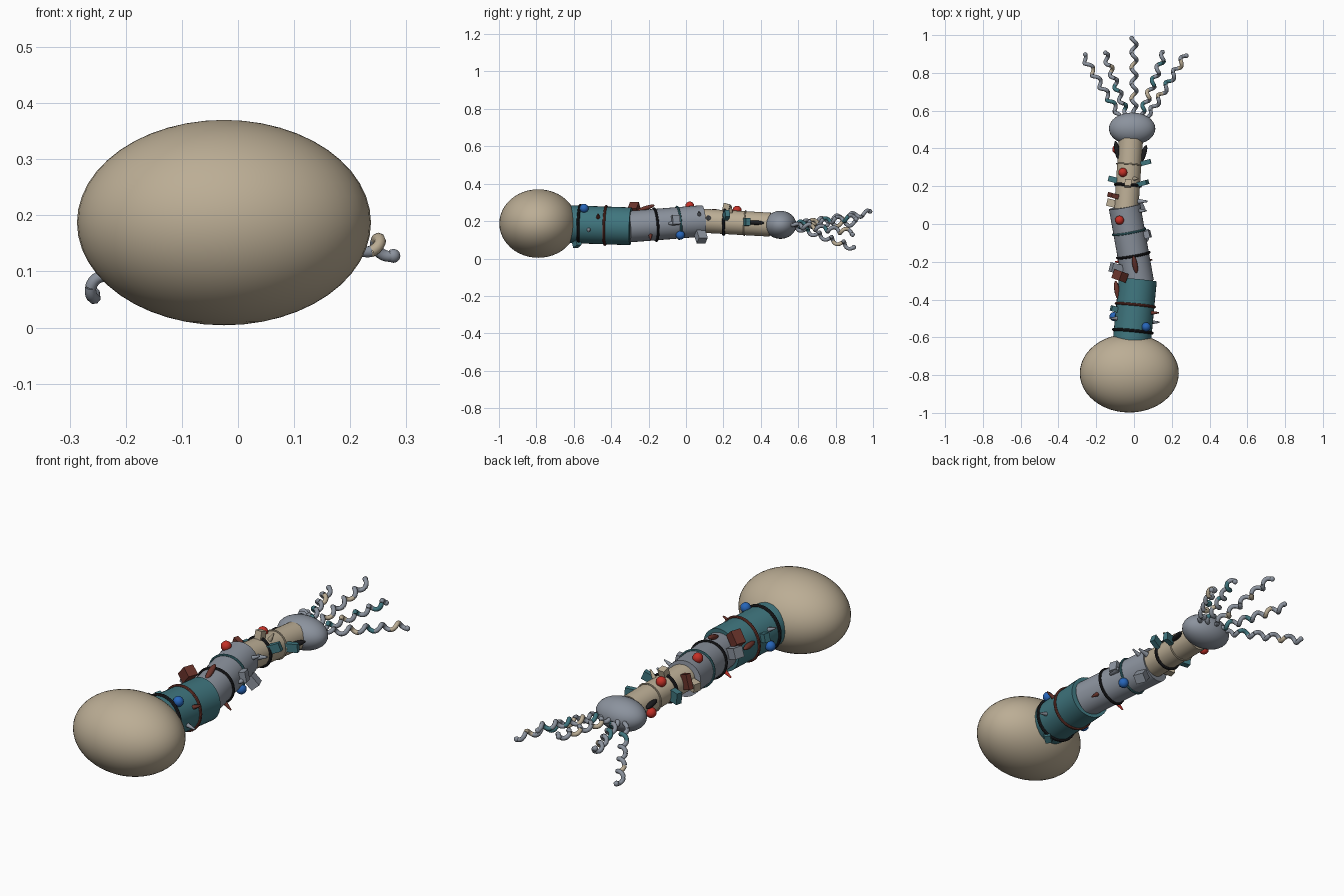
import bpy
import math
from mathutils import Vector

if "Cube" in bpy.data.objects:
    bpy.data.objects.remove(bpy.data.objects["Cube"], do_unlink=True)


def material(name, r, g, b):
    m = bpy.data.materials.new(name)
    m.use_nodes = True
    m.diffuse_color = (r, g, b, 1)
    m.node_tree.nodes["Principled BSDF"].inputs["Base Color"].default_value = (r, g, b, 1)
    return m


tan = material("tan", .50, .42, .30)
grey = material("blue_grey", .26, .29, .34)
teal = material("teal", .05, .18, .21)
black = material("black", .012, .012, .014)
brown = material("red_brown", .15, .035, .025)
red = material("red", .55, .03, .02)
blue = material("blue", .02, .13, .48)


def finish(name, mat, direction=None, scale=(1, 1, 1), smooth=True):
    """Name, orient, scale and colour the newest object."""
    ob = bpy.context.object
    ob.name = name
    ob.scale = scale
    if direction is not None:
        ob.rotation_euler = Vector(direction).to_track_quat("Z", "Y").to_euler()
    ob.data.materials.append(mat)
    if smooth:
        bpy.ops.object.shade_smooth_by_angle(angle=math.radians(40))
    return ob


def ellipsoid(name, mat, centre, radii, direction=None, segments=32):
    bpy.ops.mesh.primitive_uv_sphere_add(segments=segments, ring_count=segments // 2, location=centre)
    return finish(name, mat, direction, radii)


# Body: three overlapping tubes, stepping down in radius towards the tail
class Tube:
    def __init__(self, name, mat, start, end, radius):
        self.start, self.end, self.radius = Vector(start), Vector(end), radius
        self.axis = (self.end - self.start).normalized()
        bpy.ops.mesh.primitive_cylinder_add(vertices=32, radius=radius, location=(self.start + self.end) / 2,
                                            depth=(self.end - self.start).length)
        finish(name, mat, self.axis)

    def centre(self, y):
        return self.start.lerp(self.end, (y - self.start.y) / (self.end.y - self.start.y))

    def ring(self, name, mat, y, thick=.007):
        bpy.ops.mesh.primitive_torus_add(major_radius=self.radius + .002, minor_radius=thick, major_segments=32,
                                         minor_segments=8, location=self.centre(y))
        finish(name, mat, self.axis)

    def place(self, y, angle, lift):
        """Point off the skin and the outward direction; angle 0 is +x, 90 is up."""
        a = math.radians(angle)
        out = Vector((math.cos(a), 0, math.sin(a)))
        return self.centre(y) + out * (self.radius + lift), out

    def ball(self, name, mat, y, angle, r=.024):
        ellipsoid(name, mat, self.place(y, angle, .01)[0], (r, r, r), segments=16)

    def block(self, name, mat, y, angle, size, lift=.015):
        p, out = self.place(y, angle, lift)
        bpy.ops.mesh.primitive_cube_add(size=1, location=p)
        finish(name, mat, out + self.axis * .25, size, False)

    def spike(self, name, mat, y, angle, r=.012, length=.05):
        p, out = self.place(y, angle, length * .3)
        bpy.ops.mesh.primitive_cone_add(vertices=12, radius1=r, radius2=r * .3, depth=length, location=p)
        finish(name, mat, out)

    def scale_plate(self, name, mat, y, angle, length=.05):
        p, out = self.place(y, angle, .008)
        ellipsoid(name, mat, p, (.014, .012, length), self.axis + out * .25, 16)


ellipsoid("head", tan, (-.025, -.79, .187), (.262, .208, .183), segments=48)
front = Tube("front_body", teal, (-.012, -.63, .184), (.02, -.295, .172), .101)
middle = Tube("middle_body", grey, (.022, -.31, .170), (-.05, .092, .201), .084)
rear = Tube("rear_body", tan, (-.043, .05, .204), (-.016, .45, .181), .064)
ellipsoid("tail_bulb", grey, (-.01, .505, .18), (.123, .085, .075))

# Bands around the body
front.ring("front_black_band", black, -.568, .008)
front.ring("front_brown_band", brown, -.43)
middle.ring("middle_black_band", black, -.165)
middle.ring("middle_teal_band", teal, -.042, .006)
rear.ring("rear_black_band", black, .205, .008)
rear.ring("rear_tan_band", tan, .315, .004)

# Round knobs
front.ball("blue_knob_left", blue, -.545, 52)
front.ball("blue_knob_right", blue, -.49, 195)
middle.ball("blue_knob_low", blue, -.03, -45)
middle.ball("red_knob_middle", red, .02, 115)
rear.ball("red_knob_top", red, .273, 115)
rear.ball("red_knob_tail", red, .395, 195)

# Blocks
front.block("brown_block", brown, -.275, 137, (.05, .065, .05), .03)
front.block("teal_block_low", teal, -.585, -70, (.03, .04, .04), .005)
front.block("teal_block_side", teal, -.45, 165, (.03, .04, .04), .01)
middle.block("grey_block_side", grey, -.235, 160, (.05, .05, .06), .025)
middle.block("grey_block_left", grey, -.055, 10, (.04, .05, .03), .012)
middle.block("grey_block_low", grey, .08, -50, (.05, .045, .055), .025)
rear.block("tan_block_top", tan, .215, 90, (.035, .035, .04))
rear.block("tan_block_right", tan, .11, 185, (.04, .04, .05))
rear.block("brown_block_right", brown, .15, 160, (.025, .07, .04))
rear.block("teal_block_left", teal, .215, 25, (.025, .04, .06), .02)
rear.block("teal_block_right", teal, .235, 185, (.03, .055, .05))
rear.block("teal_block_rear", teal, .325, 5, (.025, .04, .06), .02)

# Pointed spikes and long scales
front.spike("brown_spike", brown, -.47, 25)
front.spike("grey_spike", grey, -.52, -15)
front.spike("grey_spike_right", grey, -.5, 155)
middle.spike("brown_low_spike", brown, -.19, -40)
middle.spike("red_low_spike", red, -.2, 215)
middle.spike("grey_rear_spike", grey, .07, 25)
rear.spike("grey_tail_spike", grey, .12, 15, .015, .06)
rear.spike("tan_spike", tan, .24, 60)
front.scale_plate("brown_right_scale", brown, -.35, 165)
middle.scale_plate("brown_top_scale", brown, -.215, 90)
middle.scale_plate("grey_left_scale", grey, -.06, 0, .035)
rear.scale_plate("black_left_scale", black, .37, 5)
rear.scale_plate("black_right_scale", black, .39, 165)


# Tail: five corkscrew tendrils with coloured stretches
def tendril(name, start, end, stretches, phase):
    start, end = Vector(start), Vector(end)
    axis = (end - start).normalized()
    side = axis.cross(Vector((0, 0, 1))).normalized()
    lift = side.cross(axis)
    turns, steps = 5, 100
    points = []
    for i in range(steps + 1):
        t = i / steps
        a = phase + t * turns * math.tau
        r = .014 * min(1, t * 8)
        points.append(start.lerp(end, t) + (side * math.cos(a) + lift * math.sin(a)) * r)
    curve = bpy.data.curves.new(name, "CURVE")
    curve.dimensions = "3D"
    curve.bevel_depth = .0105
    curve.bevel_resolution = 2
    for m in (grey, teal, tan):
        curve.materials.append(m)
    size = steps // len(stretches)
    for n, colour in enumerate(stretches):
        part = points[n * size:(n + 1) * size + 1]
        spline = curve.splines.new("POLY")
        spline.points.add(len(part) - 1)
        for sp, p in zip(spline.points, part):
            sp.co = (*p, 1)
        spline.material_index = colour
        spline.use_smooth = True
    ob = bpy.data.objects.new(name, curve)
    bpy.context.collection.objects.link(ob)
    bpy.ops.object.select_all(action="DESELECT")
    ob.select_set(True)
    bpy.context.view_layer.objects.active = ob
    bpy.ops.object.convert(target="MESH")
    ellipsoid(name + "_tip", grey, points[-1], (.0125, .0125, .0125), segments=12)


tips = [(-.27, .89, .06), (-.155, .905, .19), (0, .985, .245), (.16, .905, .22), (.272, .895, .14)]
bands = [(0, 0, 1, 0, 0, 0, 0, 2, 0, 0), (0, 1, 0, 0, 1, 0, 0, 2, 0, 0), (0, 0, 2, 0, 0, 0, 2, 0, 0, 0),
         (0, 1, 0, 2, 0, 1, 0, 0, 1, 0), (0, 0, 0, 2, 0, 1, 0, 0, 2, 0)]
for i, (tip, band) in enumerate(zip(tips, bands)):
    x = (i - 2) * .036
    tendril(f"tendril_{i + 1}", (x, .575 - abs(x) * .15, .18), tip, band, i * 1.3)
